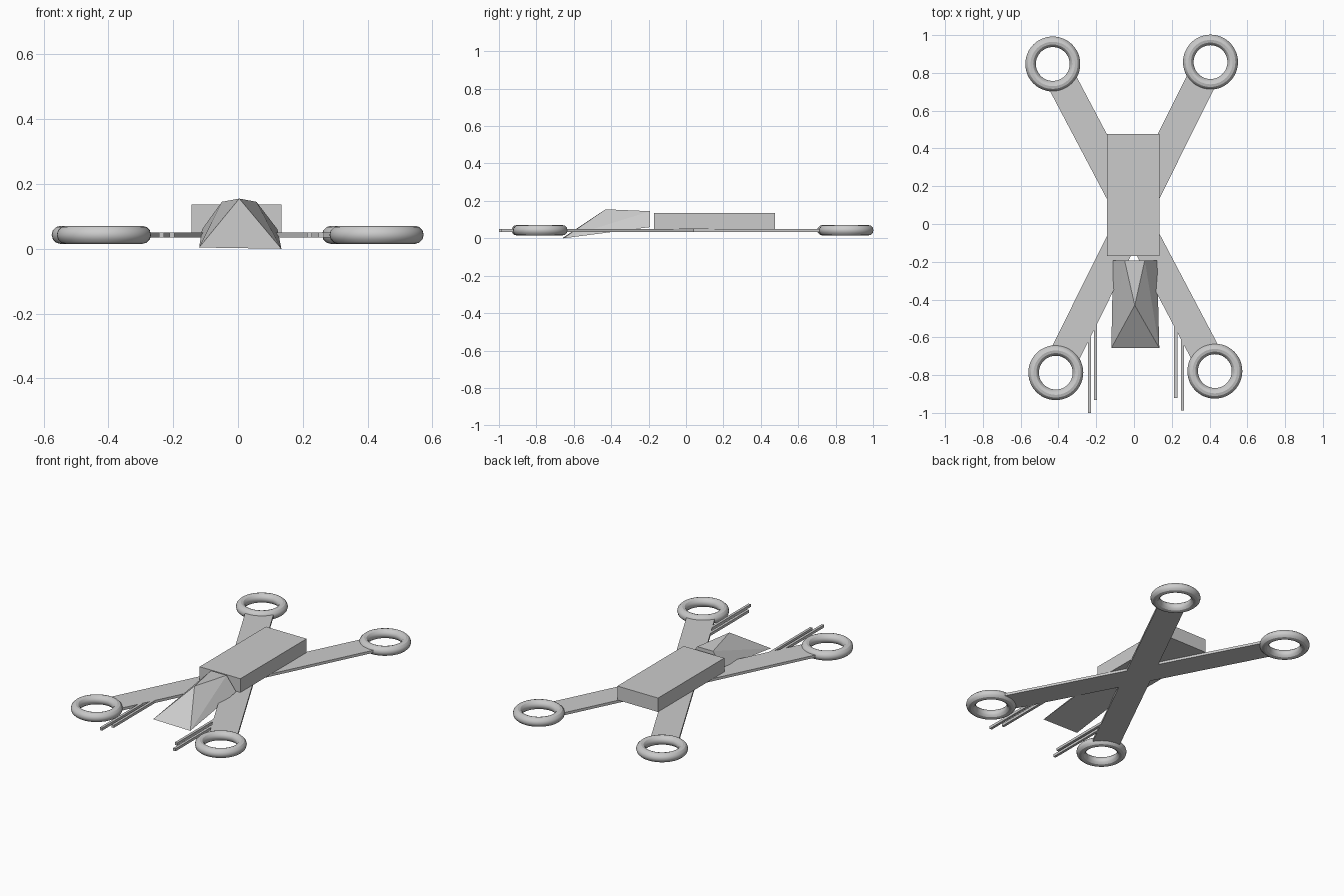
import bpy, bmesh
from mathutils import Vector

if "Cube" in bpy.data.objects:
    bpy.data.objects.remove(bpy.data.objects["Cube"])

grey = bpy.data.materials.new("light_grey")
grey.diffuse_color = (0.6, 0.6, 0.6, 1)
grey.use_nodes = True
grey.node_tree.nodes["Principled BSDF"].inputs["Base Color"].default_value = grey.diffuse_color

ARM_Z = (0.035, 0.051)


def add_mesh(name, verts, faces):
    """Closed flat-shaded mesh with outward normals."""
    mesh = bpy.data.meshes.new(name)
    mesh.from_pydata(verts, [], faces)
    bm = bmesh.new()
    bm.from_mesh(mesh)
    bmesh.ops.recalc_face_normals(bm, faces=bm.faces)
    bm.to_mesh(mesh)
    bm.free()
    mesh.materials.append(grey)
    obj = bpy.data.objects.new(name, mesh)
    bpy.context.collection.objects.link(obj)
    return obj


def slab(name, outline, z0, z1):
    """Extrude a four-point outline from z0 to z1."""
    verts = [(x, y, z) for z in (z0, z1) for x, y in outline]
    sides = [(i, (i + 1) % 4, (i + 1) % 4 + 4, i + 4) for i in range(4)]
    return add_mesh(name, verts, [(3, 2, 1, 0), (4, 5, 6, 7)] + sides)


def box(name, x0, x1, y0, y1, z0, z1):
    return slab(name, [(x0, y0), (x1, y0), (x1, y1), (x0, y1)], z0, z1)


# Central body
box("body", -0.143, 0.135, -0.17, 0.477, 0.05, 0.136)

# Crossed arms, each running between two rotor rings
rings = {"back_left": (-0.43, 0.847), "front_right": (0.428, -0.779),
         "back_right": (0.405, 0.857), "front_left": (-0.414, -0.787)}
for a, b in (("back_left", "front_right"), ("back_right", "front_left")):
    p, q = Vector(rings[a]), Vector(rings[b])
    d = (q - p).normalized()
    n = Vector((-d.y, d.x)) * 0.08
    p, q = p + d * 0.112, q - d * 0.112
    slab("arm_" + a, [p - n, q - n, q + n, p + n], *ARM_Z)

# Rotor rings
for name, (x, y) in rings.items():
    bpy.ops.mesh.primitive_torus_add(
        location=(x, y, 0.043), major_segments=48, minor_segments=12,
        major_radius=0.1175, minor_radius=0.028)
    ring = bpy.context.object
    ring.name = "rotor_ring_" + name
    ring.data.materials.append(grey)
    bpy.ops.object.shade_smooth_by_angle()

# Wedge-shaped nose: front edge, apex, back edge
nose_verts = [(-0.12, -0.657, 0.004), (0.134, -0.657, 0.0),
              (0.004, -0.43, 0.155),
              (-0.05, -0.192, 0.145), (0.057, -0.192, 0.145),
              (-0.111, -0.192, 0.06), (0.122, -0.192, 0.06)]
add_mesh("nose", nose_verts,
         [(0, 1, 2), (2, 4, 3), (0, 2, 3), (0, 3, 5),
          (1, 4, 2), (1, 6, 4), (3, 4, 6, 5), (0, 5, 6, 1)])

# Front barrels, two on each side
for i, (x, front, back) in enumerate([(-0.236, -1.0, -0.6), (-0.204, -0.932, -0.53),
                                      (0.221, -0.92, -0.53), (0.257, -0.988, -0.6)]):
    box(f"barrel_{i + 1}", x - 0.008, x + 0.008, front, back, *ARM_Z)
